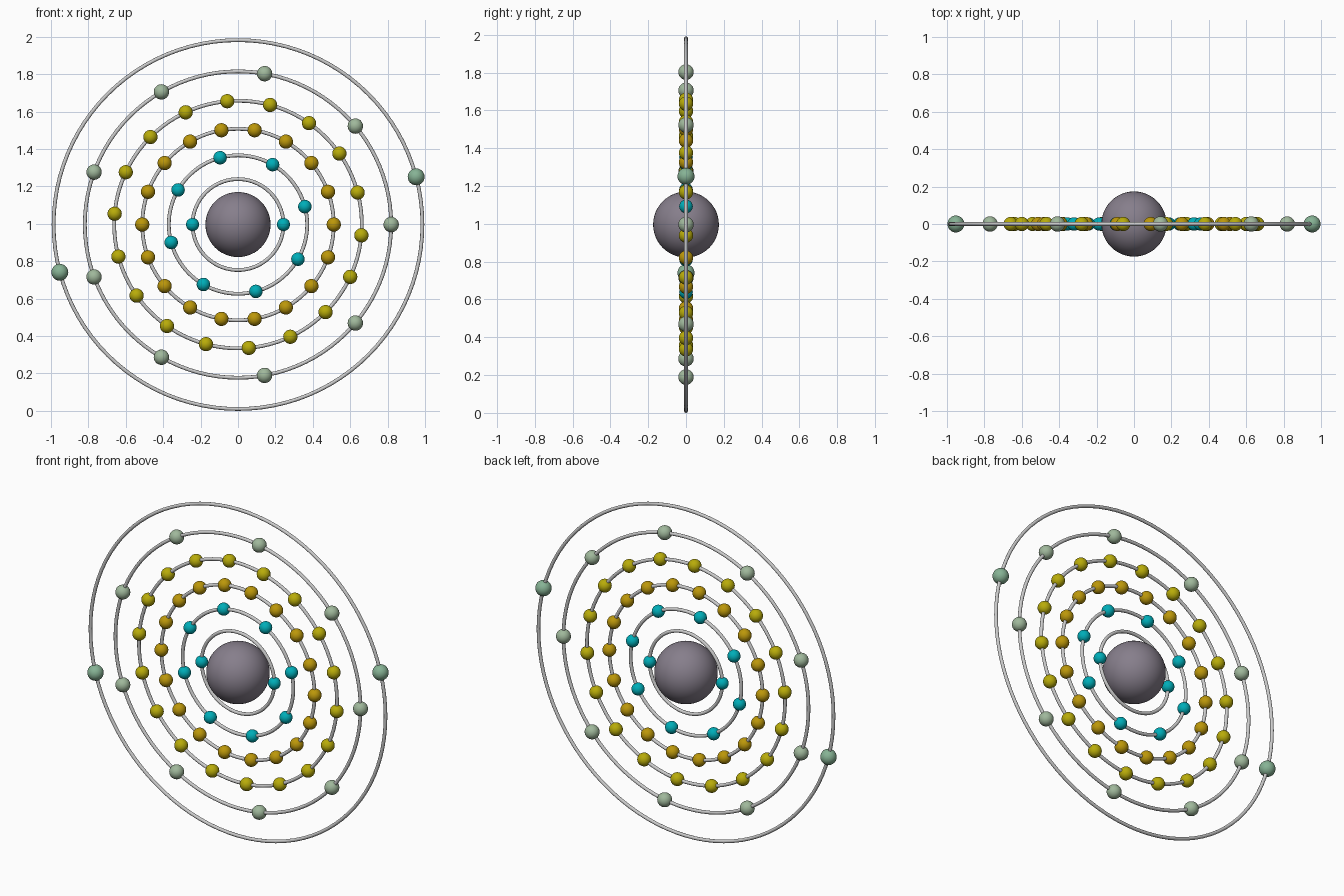
import bpy
from math import cos, sin, pi, radians

if "Cube" in bpy.data.objects:
    bpy.data.objects.remove(bpy.data.objects["Cube"])

CENTRE_Z = 0.996
TUBE = 0.01


def material(name, rgb):
    mat = bpy.data.materials.new(name)
    mat.diffuse_color = (*rgb, 1)
    mat.use_nodes = True
    mat.node_tree.nodes["Principled BSDF"].inputs["Base Color"].default_value = mat.diffuse_color
    return mat


def ball(name, radius, loc, mat, segments, rings):
    bpy.ops.mesh.primitive_uv_sphere_add(radius=radius, location=loc,
                                         segments=segments, ring_count=rings)
    ob = bpy.context.object
    ob.name = name
    ob.data.materials.append(mat)
    bpy.ops.object.shade_smooth()
    return ob


# Central nucleus
ball("nucleus", 0.174, (0, 0, CENTRE_Z),
     material("nucleus_grey", (0.24, 0.21, 0.26)), 48, 24)

teal = material("teal", (0.0, 0.42, 0.48))
gold = material("gold", (0.50, 0.31, 0.003))
yellow = material("yellow", (0.48, 0.41, 0.003))
sage = material("sage", (0.35, 0.48, 0.33))
green = material("green", (0.24, 0.45, 0.30))

# Shells: orbit radius, electron count, first angle, electron radius, colour
shells = [
    (0.243, 2, 0, 0.035, teal),
    (0.370, 8, 15, 0.036, teal),
    (0.512, 18, 0, 0.038, gold),
    (0.662, 18, 15, 0.038, yellow),
    (0.819, 9, 0, 0.041, sage),
    (0.986, 2, 15, 0.045, green),
]

for n, (orbit, count, start, size, mat) in enumerate(shells, 1):
    # Orbit ring, standing upright in the xz plane
    bpy.ops.mesh.primitive_torus_add(major_radius=orbit, minor_radius=TUBE,
                                     major_segments=96, minor_segments=12,
                                     location=(0, 0, CENTRE_Z),
                                     rotation=(pi / 2, 0, 0))
    bpy.context.object.name = f"orbit_ring_{n}"
    bpy.ops.object.shade_smooth()

    # Electrons evenly spaced along the ring
    for k in range(count):
        a = radians(start) + 2 * pi * k / count
        ball(f"electron_{n}_{k + 1}", size,
             (orbit * cos(a), 0, CENTRE_Z + orbit * sin(a)), mat, 32, 16)
